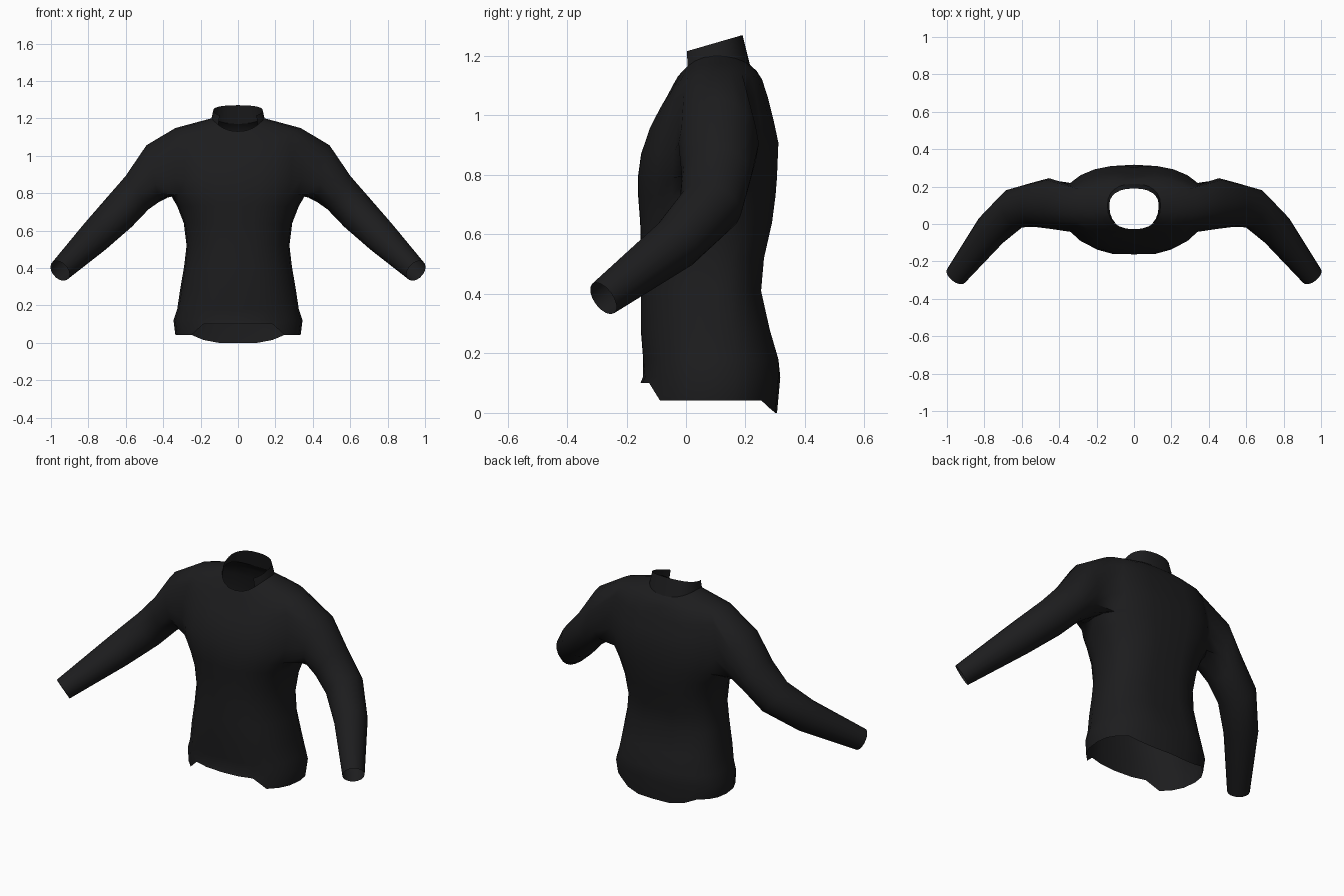
import bpy, bmesh
from math import sin, cos, pi, tau, atan2
from mathutils import Vector

if "Cube" in bpy.data.objects:
    bpy.data.objects.remove(bpy.data.objects["Cube"])

COLS = 24
YC = 0.1
cloth = bpy.data.materials.new("black_cloth")
cloth.diffuse_color = (0.012, 0.012, 0.013, 1)
cloth.use_nodes = True
cloth.node_tree.nodes["Principled BSDF"].inputs["Base Color"].default_value = cloth.diffuse_color


def section(hw, yf, yb, zf, zs, zb, e=0.86):
    """Rounded body section; heights given at front, sides and back."""
    pts = []
    for i in range(COLS):
        c, s = cos(tau * i / COLS), sin(tau * i / COLS)
        px = hw * (1 if c > 0 else -1) * abs(c) ** e
        depth = (yb - YC) if s > 0 else (YC - yf)
        py = YC + depth * (1 if s > 0 else -1) * abs(s) ** e
        pts.append(Vector((px, py, zs + ((zb if s > 0 else zf) - zs) * s * s)))
    return pts


def loft(bm, rings, skip):
    """Quads between rings, except where skip(level, column)."""
    for j in range(len(rings) - 1):
        n = len(rings[j])
        for i in range(n):
            if not skip(j, i):
                k = (i + 1) % n
                bm.faces.new((rings[j][i], rings[j][k], rings[j + 1][k], rings[j + 1][i]))


def add_ring(bm, pts):
    return [bm.verts.new(p) for p in pts]


def finish(bm, name):
    bmesh.ops.delete(bm, geom=[v for v in bm.verts if not v.link_faces], context='VERTS')
    bmesh.ops.recalc_face_normals(bm, faces=bm.faces[:])
    me = bpy.data.meshes.new(name)
    bm.to_mesh(me)
    bm.free()
    me.materials.append(cloth)
    ob = bpy.data.objects.new(name, me)
    bpy.context.collection.objects.link(ob)
    bpy.ops.object.select_all(action='DESELECT')
    ob.select_set(True)
    bpy.context.view_layer.objects.active = ob
    bpy.ops.object.shade_smooth_by_angle(angle=1.0)
    return ob


# Torso sections from hem to neck
low = [(0.335, -0.153, 0.306, 0.05), (0.345, -0.145, 0.317, 0.12), (0.325, -0.15, 0.317, 0.18),
       (0.31, -0.158, 0.287, 0.28), (0.288, -0.158, 0.257, 0.41), (0.275, -0.157, 0.267, 0.52),
       (0.29, -0.16, 0.295, 0.64), (0.325, -0.167, 0.307, 0.73)]
high = [(0.36, -0.168, 0.312, 0.79, 0.79, 0.79), (0.385, -0.157, 0.317, 0.87, 0.88, 0.91),
        (0.385, -0.128, 0.3, 0.955, 0.99, 0.985), (0.365, -0.095, 0.28, 1.015, 1.09, 1.06),
        (0.335, -0.065, 0.26, 1.065, 1.148, 1.12), (0.235, -0.045, 0.237, 1.1, 1.175, 1.15),
        (0.142, -0.028, 0.215, 1.13, 1.2, 1.17)]
sections = [section(h, f, b, z, z, z) for h, f, b, z in low] + [section(*s) for s in high]

# Wavy hem: raised at front, dropped tail at the back
for p in sections[0]:
    if p.y < YC:
        p.z = 0.1 if abs(p.x) < 0.2 else 0.042
    else:
        p.z = 0.0 if abs(p.x) < 0.15 else (0.015 if abs(p.x) < 0.22 else 0.042)
# Spine and chest centre dents
for s in sections[2:13]:
    s[COLS // 4].y -= 0.012
    s[3 * COLS // 4].y += 0.006

bm = bmesh.new()
rings = [add_ring(bm, s) for s in sections]
A, E = len(low), len(low) + 4


def side_cols(side):
    mid = 0 if side > 0 else COLS // 2
    return [(mid + d) % COLS for d in range(-2, 3)]


holes = {c for s in (1, -1) for c in side_cols(s)[:4]}
loft(bm, rings, lambda j, i: A <= j < E and i in holes)

# Sleeves: centre, axis, radius up, radius sideways
sleeve = [((0.455, 0.11, 0.905), (0.97, 0, -0.22), 0.155, 0.135),
          ((0.54, 0.103, 0.802), (0.82, -0.03, -0.57), 0.108, 0.118),
          ((0.64, 0.082, 0.692), (0.68, -0.3, -0.6), 0.102, 0.108),
          ((0.765, -0.035, 0.568), (0.6, -0.6, -0.52), 0.09, 0.092),
          ((0.952, -0.278, 0.385), (0.53, -0.68, -0.51), 0.062, 0.06)]
for side in (1, -1):
    cols = side_cols(side)
    edge = [rings[j][c] for j in range(A, E + 1) for n, c in enumerate(cols)
            if j in (A, E) or n in (0, 4)]
    edge.sort(key=lambda v: (atan2(v.co.y - YC, v.co.z - 0.96) + 0.1) % tau)
    tube = [edge]
    for c, n, ru, rv in sleeve:
        c, n = Vector(c), Vector(n).normalized()
        u = (Vector((0, 0, 1)) - n * n.z).normalized()
        v = u.cross(n)
        pts = [c + u * ru * cos(tau * k / 16) + v * rv * sin(tau * k / 16) for k in range(16)]
        tube.append(add_ring(bm, [Vector((p.x * side, p.y, p.z)) for p in pts]))
    loft(bm, tube, lambda j, i: False)
finish(bm, "shirt_body_and_sleeves")

# Stand-up collar, open at the front
bm = bmesh.new()
base = section(0.142, -0.028, 0.215, 1.13, 1.2, 1.17)
top = section(0.132, -0.03, 0.19, 1.2, 1.2, 1.2)
for p in top:
    p.z = 1.215 + 0.29 * p.y
loft(bm, [add_ring(bm, base), add_ring(bm, top)], lambda j, i: 15 <= i < 21)
finish(bm, "collar")
